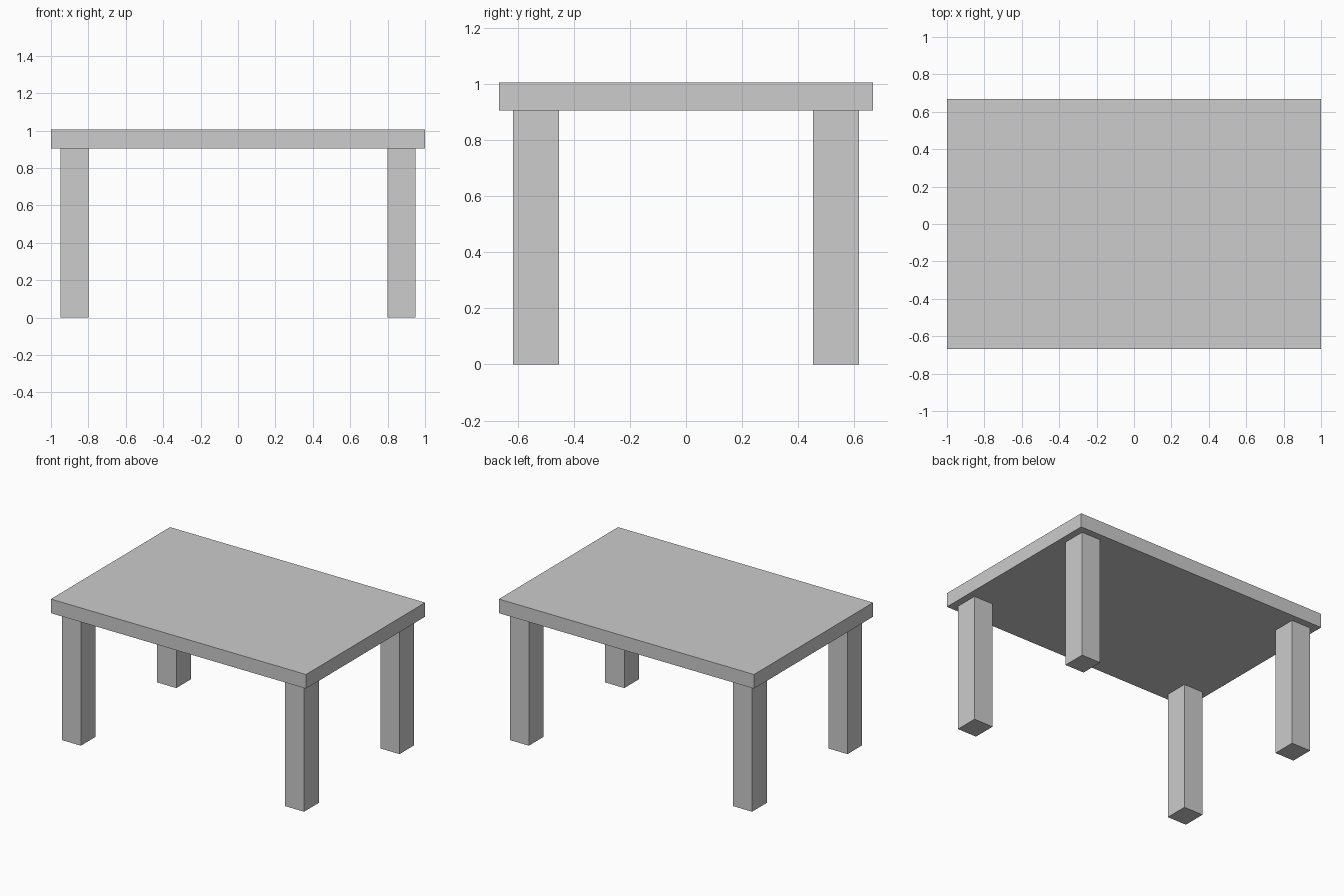
import bpy

if "Cube" in bpy.data.objects:
    bpy.data.objects.remove(bpy.data.objects["Cube"])

grey = bpy.data.materials.new("plain grey")
grey.diffuse_color = (0.604, 0.604, 0.604, 1)
grey.use_nodes = True
grey.node_tree.nodes["Principled BSDF"].inputs["Base Color"].default_value = grey.diffuse_color


def box(name, lo, hi):
    """Axis-aligned box between two corners."""
    centre = [(a + b) / 2 for a, b in zip(lo, hi)]
    bpy.ops.mesh.primitive_cube_add(size=1, location=centre)
    ob = bpy.context.object
    ob.name = name
    ob.scale = [b - a for a, b in zip(lo, hi)]
    bpy.ops.object.transform_apply(location=False, rotation=False, scale=True)
    ob.data.materials.append(grey)
    return ob


# Flat rectangular top
box("table_top", (-1, -0.667, 0.905), (1, 0.667, 1.005))

# Four straight legs, set in slightly from the edges
for side, sx in (("left", -1), ("right", 1)):
    for end, sy in (("front", -1), ("back", 1)):
        xs = sorted((sx * 0.80, sx * 0.95))
        ys = sorted((sy * 0.452, sy * 0.617))
        box(f"{end}_{side}_leg", (xs[0], ys[0], 0), (xs[1], ys[1], 0.905))
